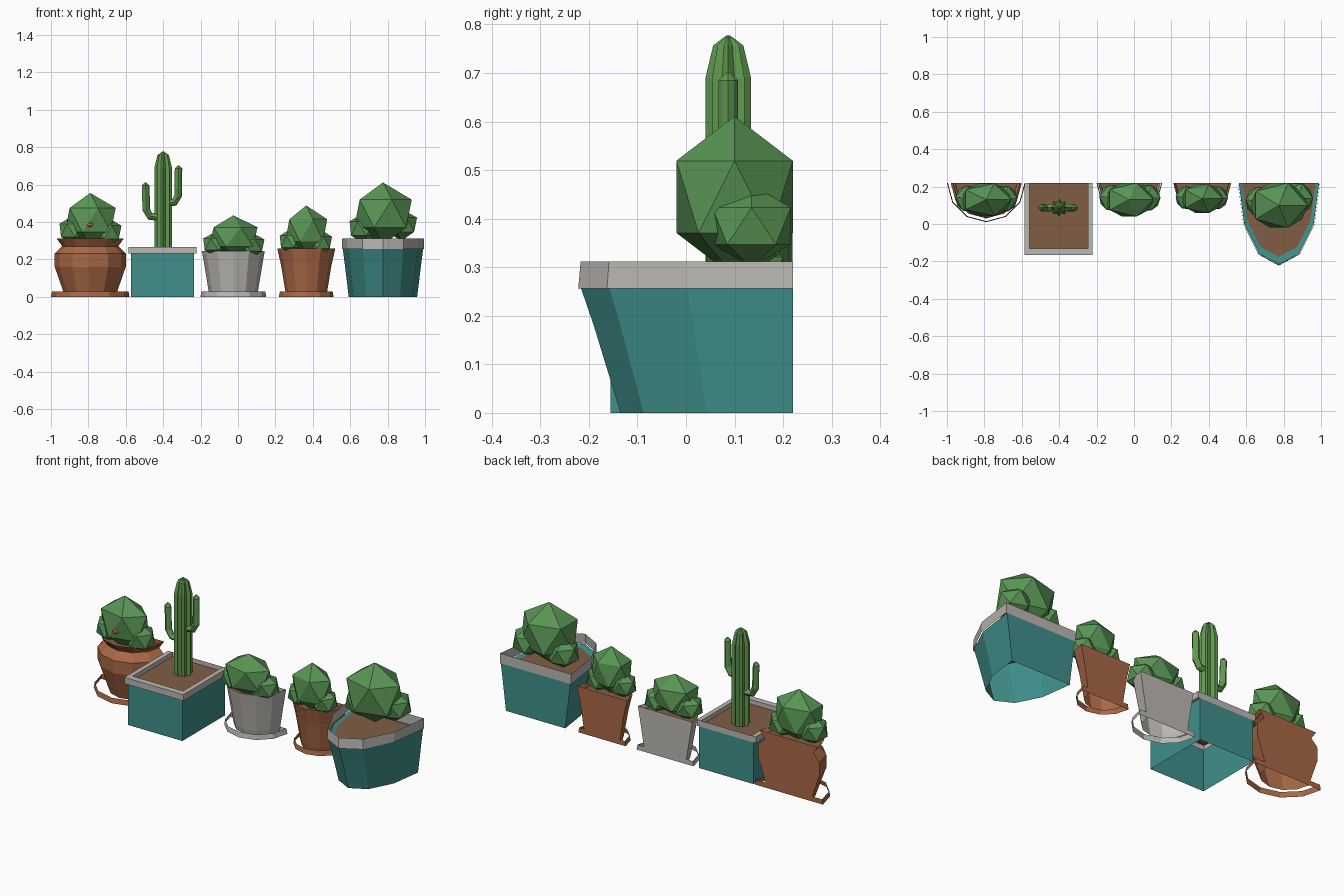
import bpy, bmesh, math
from mathutils import Vector, Matrix

if "Cube" in bpy.data.objects:
    bpy.data.objects.remove(bpy.data.objects["Cube"])

BACK = 0.22  # every pot is cut flat against this plane


def mat(name, col):
    m = bpy.data.materials.new(name)
    m.diffuse_color = (*col, 1)
    m.use_nodes = True
    m.node_tree.nodes["Principled BSDF"].inputs["Base Color"].default_value = m.diffuse_color
    return m


CLAY = mat("clay", (0.40, 0.14, 0.06))
TEAL = mat("teal", (0.05, 0.28, 0.26))
STONE = mat("stone", (0.50, 0.48, 0.45))
SOIL = mat("soil", (0.22, 0.11, 0.06))
GREEN = mat("plant_green", (0.10, 0.30, 0.09))
LEAF = mat("cactus_green", (0.12, 0.32, 0.08))
RED = mat("flower_red", (0.6, 0.12, 0.12))


def finish(name, bm, m):
    me = bpy.data.meshes.new(name)
    bm.normal_update()
    bm.to_mesh(me)
    bm.free()
    ob = bpy.data.objects.new(name, me)
    bpy.context.collection.objects.link(ob)
    me.materials.append(m)
    return ob


def loft(name, rings, m, cap_start=False, cap_end=False):
    """Skin closed rings of points."""
    bm = bmesh.new()
    vs = [[bm.verts.new(p) for p in r] for r in rings]
    n = len(vs[0])
    for a, b in zip(vs, vs[1:]):
        for i in range(n):
            j = (i + 1) % n
            bm.faces.new((a[i], a[j], b[j], b[i]))
    if cap_start:
        bm.faces.new(vs[0][::-1])
    if cap_end:
        bm.faces.new(vs[-1])
    return finish(name, bm, m)


def half(cx, rx, ry, z):
    """Front half of a twelve-sided ellipse."""
    return [(cx - rx * math.cos(math.radians(30 * i)),
             BACK - ry * math.sin(math.radians(30 * i)), z) for i in range(7)]


def box(cx, hx, y0, z):
    return [(cx - hx, BACK, z), (cx - hx, y0, z), (cx + hx, y0, z), (cx + hx, BACK, z)]


def disc(name, ring, m):
    bm = bmesh.new()
    bm.faces.new([bm.verts.new(p) for p in ring])
    finish(name, bm, m)


def bush(name, lumps):
    """Cluster of squashed icosahedra: centre and radii for each lump."""
    bm = bmesh.new()
    for i, (c, s, turn) in enumerate(lumps):
        bmesh.ops.create_icosphere(
            bm, subdivisions=1, radius=1,
            matrix=Matrix.Translation(c) @ Matrix.Diagonal((*s, 1)) @ Matrix.Rotation(turn, 4, 'Z'))
    for v in bm.verts:
        v.co.y = min(v.co.y, BACK)
    finish(name, bm, GREEN)


# Small round pots: centre, profile (radius, z), saucer radius, material, soil
small = [
    ("bulged", -0.79, [(0.135, 0), (0.145, 0.03), (0.19, 0.16), (0.19, 0.23), (0.15, 0.27), (0.18, 0.312)], 0.21, CLAY),
    ("grey", -0.025, [(0.125, 0), (0.132, 0.03), (0.155, 0.17), (0.168, 0.245)], 0.176, STONE),
    ("tapered", 0.365, [(0.105, 0), (0.112, 0.03), (0.135, 0.17), (0.155, 0.257)], 0.146, CLAY),
]
for nm, cx, prof, sr, m in small:
    loft(nm + "_pot", [half(cx, r, r, z) for r, z in prof], m)
    loft(nm + "_saucer_band", [half(cx, sr, sr, 0), half(cx, sr - 0.005, sr - 0.005, 0.028)], m)
    r, z = prof[-1]
    disc(nm + "_soil", half(cx, r - 0.012, r - 0.012, z - 0.02), SOIL)

# Deep teal pot
CX = 0.775
loft("deep_pot", [half(CX, 0.183, 0.355, 0), half(CX, 0.205, 0.41, 0.18),
                  half(CX, 0.215, 0.436, 0.256), half(CX, 0.196, 0.396, 0.25)], TEAL)
loft("deep_pot_rim", [half(CX, 0.22, 0.442, 0.256), half(CX, 0.219, 0.437, 0.312)], STONE)
disc("deep_pot_soil", half(CX, 0.196, 0.396, 0.25), SOIL)

# Square teal planter
SX = -0.403
loft("square_planter", [box(SX, 0.168, -0.155, 0), box(SX, 0.168, -0.155, 0.232)], TEAL)
loft("square_planter_rim", [box(SX, 0.168, -0.155, 0.232), box(SX, 0.182, -0.167, 0.232),
                            box(SX, 0.182, -0.167, 0.267), box(SX, 0.156, -0.132, 0.267),
                            box(SX, 0.156, -0.132, 0.242)], STONE)
disc("square_planter_soil", box(SX, 0.156, -0.132, 0.242), SOIL)

# Round succulents
bush("bulged_pot_plant", [
    ((-0.79, 0.13, 0.41), (0.152, 0.102, 0.145), 0),
    ((-0.885, 0.135, 0.355), (0.078, 0.08, 0.078), 0.5),
    ((-0.695, 0.135, 0.345), (0.08, 0.08, 0.078), 0)])
bush("grey_pot_plant", [
    ((-0.025, 0.13, 0.32), (0.145, 0.105, 0.115), 0),
    ((-0.115, 0.14, 0.28), (0.08, 0.08, 0.07), 0.5),
    ((0.07, 0.14, 0.275), (0.08, 0.08, 0.07), 0)])
bush("tapered_pot_plant", [
    ((0.365, 0.135, 0.355), (0.125, 0.09, 0.133), 0),
    ((0.285, 0.14, 0.295), (0.07, 0.07, 0.07), 0.5),
    ((0.44, 0.14, 0.29), (0.07, 0.07, 0.07), 0)])
bush("deep_pot_plant", [
    ((0.775, 0.1, 0.445), (0.172, 0.141, 0.166), 0),
    ((0.672, 0.12, 0.365), (0.085, 0.09, 0.085), 0.5),
    ((0.875, 0.135, 0.385), (0.092, 0.095, 0.085), 0)])

# Tiny blossom on the first plant
bm = bmesh.new()
bmesh.ops.create_icosphere(bm, subdivisions=1, radius=1,
                           matrix=Matrix.Translation((-0.79, 0.045, 0.385)) @ Matrix.Diagonal((0.022, 0.012, 0.012, 1)))
finish("blossom", bm, RED)


# Ribbed cactus: star-section tubes along a path
def star_tube(name, path, ribs, groove):
    rings = []
    for i, (x, z, r) in enumerate(path):
        a = Vector(path[max(i - 1, 0)][:2])
        b = Vector(path[min(i + 1, len(path) - 1)][:2])
        t = (b - a).normalized()
        side = Vector((t.y, 0, -t.x))
        ring = []
        for k in range(2 * ribs):
            ang = math.pi * k / ribs
            q = r * (groove if k % 2 else 1)
            ring.append(Vector((x, 0.087, z)) + side * q * math.cos(ang) + Vector((0, q * math.sin(ang), 0)))
        rings.append(ring)
    loft(name, rings, LEAF, cap_end=True)


TX = -0.4
star_tube("cactus_trunk", [(TX, 0.24, 0.047), (TX, 0.69, 0.047), (TX, 0.757, 0.031), (TX, 0.777, 0.004)], 8, 0.72)
star_tube("cactus_left_arm", [(TX - 0.02, 0.425, 0.02), (TX - 0.07, 0.43, 0.02), (TX - 0.09, 0.465, 0.021),
                              (TX - 0.094, 0.595, 0.02), (TX - 0.094, 0.612, 0.003)], 4, 0.85)
star_tube("cactus_right_arm", [(TX + 0.02, 0.5, 0.02), (TX + 0.06, 0.505, 0.02), (TX + 0.08, 0.54, 0.021),
                               (TX + 0.082, 0.685, 0.02), (TX + 0.082, 0.702, 0.003)], 4, 0.85)
